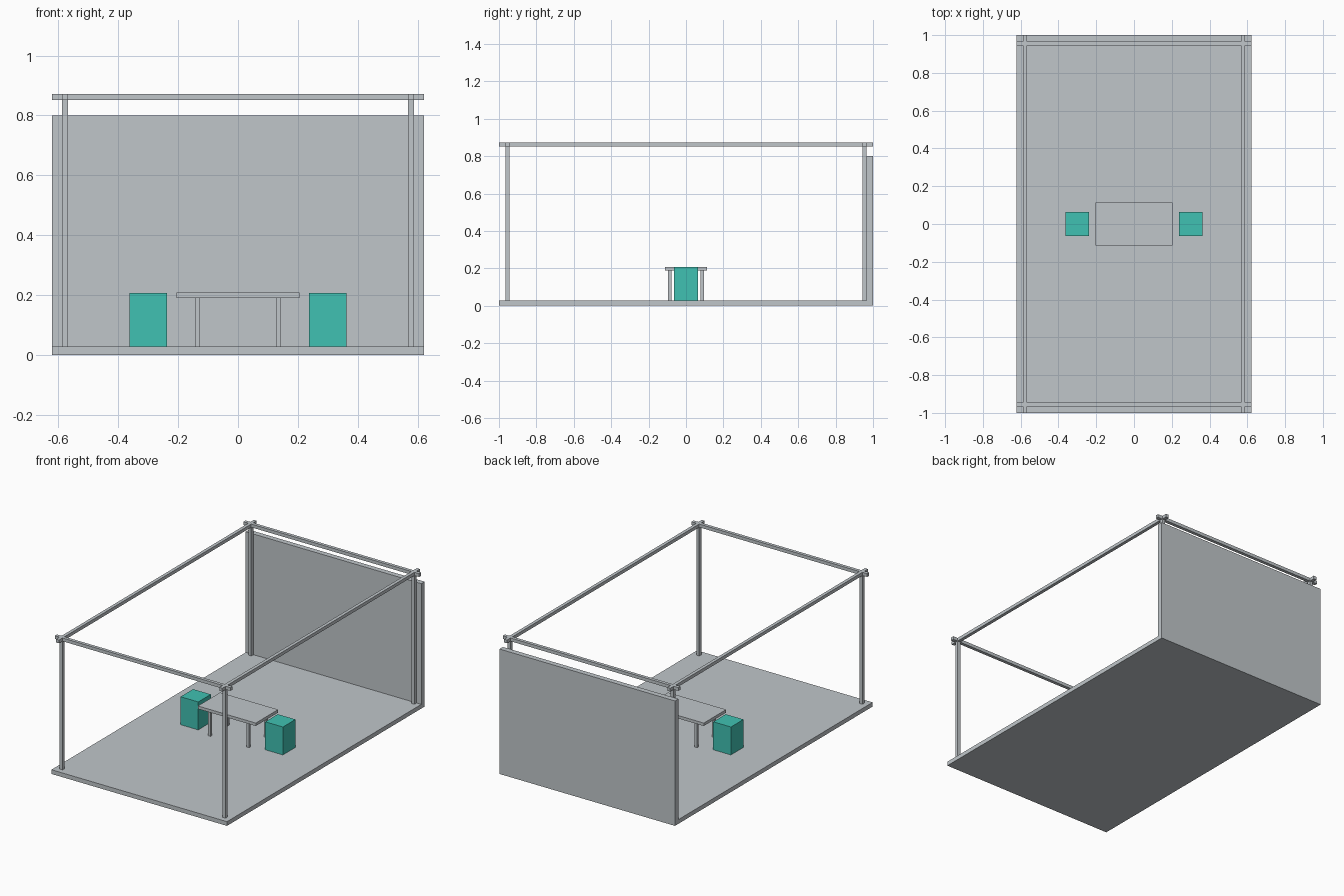
import bpy
import bmesh

if "Cube" in bpy.data.objects:
    bpy.data.objects.remove(bpy.data.objects["Cube"])


def material(name, rgb):
    m = bpy.data.materials.new(name)
    m.diffuse_color = (*rgb, 1.0)
    m.use_nodes = True
    m.node_tree.nodes["Principled BSDF"].inputs["Base Color"].default_value = m.diffuse_color
    return m


GREY = material("light_grey", (0.527, 0.565, 0.591))
TEAL = material("teal", (0.051, 0.533, 0.445))


def box(name, x, y, z, mat):
    """Axis-aligned box from (min, max) ranges."""
    bm = bmesh.new()
    bmesh.ops.create_cube(bm, size=1.0)
    for v in bm.verts:
        for i, (lo, hi) in enumerate((x, y, z)):
            v.co[i] = hi if v.co[i] > 0 else lo
    mesh = bpy.data.meshes.new(name)
    bm.to_mesh(mesh)
    bm.free()
    mesh.materials.append(mat)
    ob = bpy.data.objects.new(name, mesh)
    bpy.context.collection.objects.link(ob)
    return ob


def around(c, half):
    return (c - half, c + half)


W, L, FLOOR = 0.622, 1.0, 0.027
POST_X, POST_Y, R = 0.578, 0.955, 0.0105
BEAM_Z = (0.851, 0.872)

# Floor slab and back wall
box("floor", (-W, W), (-L, L), (0, FLOOR), GREY)
box("back_wall", (-W, W), (0.966, L), (0, 0.80), GREY)

# Open frame: long beams, cross beams and corner posts
for sx in (-1, 1):
    box("long_beam", around(sx * POST_X, R), (-L, L), BEAM_Z, GREY)
    for sy in (-1, 1):
        box("corner_post", around(sx * POST_X, R), around(sy * POST_Y, R),
            (FLOOR, BEAM_Z[0]), GREY)
for sy in (-1, 1):
    box("cross_beam", (-W, W), around(sy * POST_Y, R), BEAM_Z, GREY)

# Table
box("table_top", (-0.205, 0.205), (-0.113, 0.113), (0.189, 0.208), GREY)
for sx in (-1, 1):
    for sy in (-1, 1):
        box("table_leg", around(sx * 0.136, 0.0085), around(sy * 0.087, 0.0085),
            (FLOOR, 0.189), GREY)

# Block seats at both ends of the table
for sx in (-1, 1):
    box("seat", around(sx * 0.30, 0.0625), around(0, 0.0635), (FLOOR, 0.206), TEAL)
